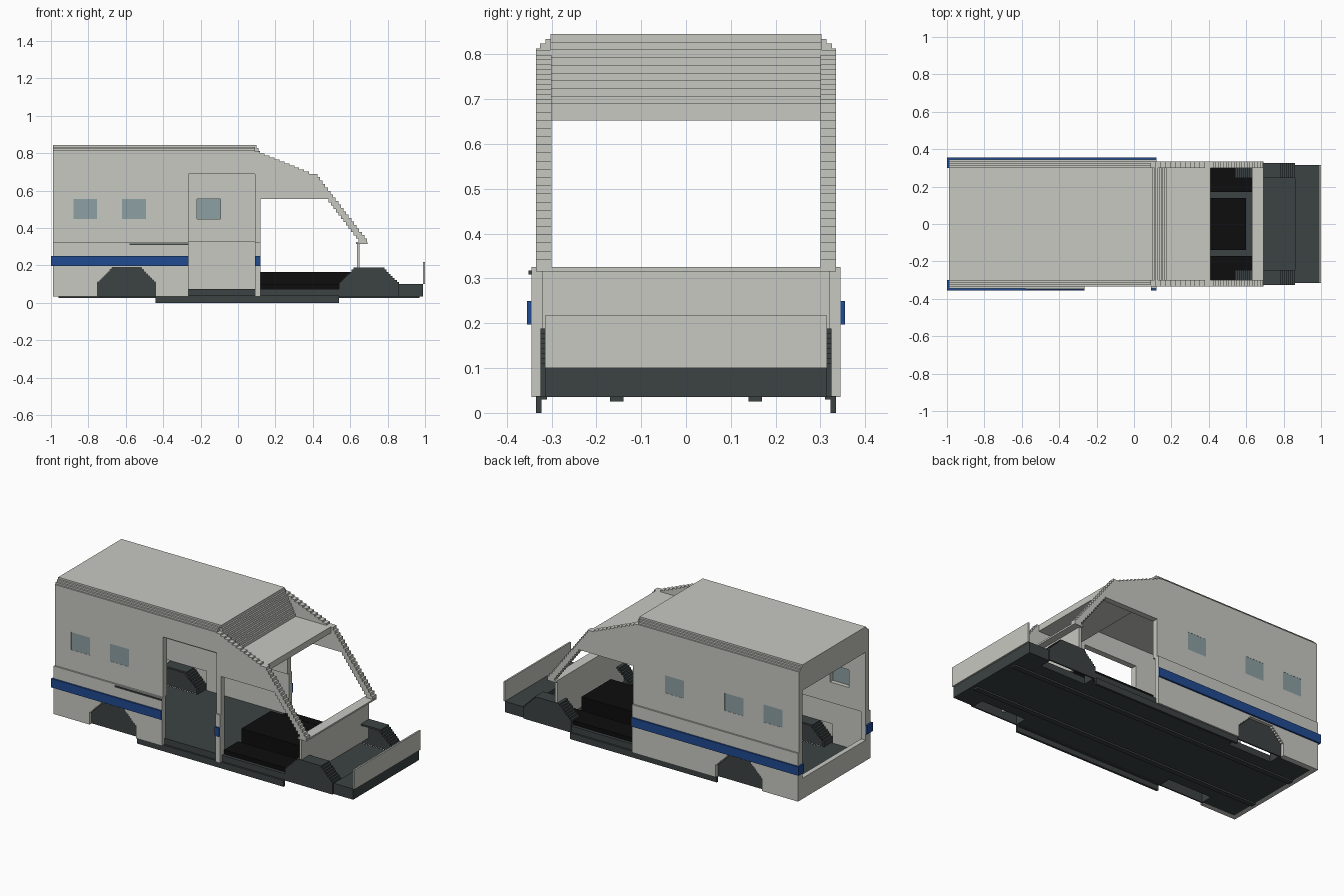
import bpy

cube = bpy.data.objects.get("Cube")
if cube:
    bpy.data.objects.remove(cube, do_unlink=True)


def material(name, r, g, b):
    m = bpy.data.materials.new(name)
    m.use_nodes = True
    m.diffuse_color = (r, g, b, 1)
    bsdf = next(n for n in m.node_tree.nodes if n.type == 'BSDF_PRINCIPLED')
    bsdf.inputs["Base Color"].default_value = (r, g, b, 1)
    bsdf.inputs["Roughness"].default_value = 0.8
    return m


GREY = material("body grey", 0.58, 0.58, 0.54)
DARK = material("charcoal", 0.045, 0.055, 0.055)
BLACK = material("black", 0.004, 0.004, 0.004)
BLUE = material("stripe blue", 0.0144, 0.069, 0.283)
GLASS = material("window glass", 0.27, 0.35, 0.37)


def extrude(name, loops, lo, hi, mat, axis="y"):
    """Extrude a flat outline (later loops are holes) from lo to hi along an axis."""
    curve = bpy.data.curves.new(name, 'CURVE')
    curve.dimensions = '2D'
    curve.fill_mode = 'BOTH'
    curve.extrude = (hi - lo) / 2
    for loop in loops:
        s = curve.splines.new('POLY')
        s.points.add(len(loop) - 1)
        for p, (u, v) in zip(s.points, loop):
            p.co = (u, v, 0, 1)
        s.use_cyclic_u = True
    temp = bpy.data.objects.new(name + "_outline", curve)
    bpy.context.collection.objects.link(temp)
    bpy.context.view_layer.update()
    deps = bpy.context.evaluated_depsgraph_get()
    mesh = bpy.data.meshes.new_from_object(temp.evaluated_get(deps))
    bpy.data.objects.remove(temp, do_unlink=True)
    mid = (lo + hi) / 2
    for v in mesh.vertices:
        a, b, c = v.co
        v.co = (a, mid - c, b) if axis == "y" else (a, b, mid + c)
    mesh.name = name
    mesh.materials.clear()
    mesh.materials.append(mat)
    mesh.polygons.foreach_set("use_smooth", [False] * len(mesh.polygons))
    obj = bpy.data.objects.new(name, mesh)
    bpy.context.collection.objects.link(obj)
    return obj


def rect(x0, x1, z0, z1):
    return [(x0, z0), (x1, z0), (x1, z1), (x0, z1)]


def box(name, x, y, z, mat):
    return extrude(name, [rect(*x, *z)], y[0], y[1], mat)


def side_span(side, inner, outer):
    return sorted((side * inner, side * outer))


def stairs(a, b, n, x_first):
    """Axis-aligned staircase from a to b."""
    pts = [a]
    dx, dz = (b[0] - a[0]) / n, (b[1] - a[1]) / n
    for i in range(n):
        x, z = a[0] + dx * i, a[1] + dz * i
        pts.append((x + dx, z) if x_first else (x, z + dz))
        pts.append((x + dx, z + dz))
    return pts


def arch_outline(x0, x1, inset=0.0):
    lo, hi, slope = 0.035, 0.188 - inset, 0.088
    x0, x1 = x0 + inset, x1 - inset
    return ([(x0, lo)] + stairs((x0, 0.1), (x0 + slope, hi), 8, False)
            + stairs((x1 - slope, hi), (x1, 0.1), 8, True) + [(x1, lo)])


REAR_ARCH = (-0.75, -0.44)
FRONT_ARCH = (0.54, 0.86)
BACK, DOOR0, DOOR1, PILLAR = -0.99, -0.265, 0.09, 0.12
WAIST = 0.325

for side, label in ((1, "left"), (-1, "right")):
    has_door = side == -1

    # Upper side wall with window holes, cab shoulder and windscreen pillar
    outline = [(BACK, WAIST)]
    if has_door:
        outline += [(DOOR0, WAIST), (DOOR0, 0.69), (DOOR1, 0.69), (DOOR1, WAIST)]
    outline += [(PILLAR, WAIST), (PILLAR, 0.555)]
    outline += stairs((0.47, 0.555), (0.645, WAIST), 13, True)
    outline += stairs((0.69, WAIST), (0.41, 0.69), 20, False)
    outline += stairs((0.38, 0.69), (DOOR1, 0.81), 11, False)
    outline += [(BACK, 0.81)]
    windows = [-0.88, -0.62] + ([] if has_door else [-0.22])
    holes = [rect(x, x + 0.127, 0.448, 0.555) for x in windows]
    extrude(label + "_upper_wall", [outline] + holes, *side_span(side, 0.30, 0.335), GREY)
    for i, x in enumerate(windows):
        box(f"{label}_window_{i + 1}", (x, x + 0.127), side_span(side, 0.326, 0.334),
            (0.448, 0.555), GLASS)

    # Lower side wall with wheel cut-out
    end = DOOR0 if has_door else PILLAR
    low = ([(BACK, 0.035)] + arch_outline(*REAR_ARCH)
           + [(end, 0.035), (end, WAIST), (BACK, WAIST)])
    extrude(label + "_lower_wall", [low], *side_span(side, 0.325, 0.345), GREY)
    inner = [(BACK, 0.035), (-0.76, 0.035), (-0.76, 0.19), (-0.43, 0.19),
             (-0.43, 0.035), (end, 0.035), (end, WAIST), (BACK, WAIST)]
    extrude(label + "_lower_lining", [inner], *side_span(side, 0.315, 0.325), GREY)

    # Blue stripe, wrapped round the rear corner
    stripe_y = side_span(side, 0.345, 0.355)
    box(label + "_stripe", (BACK, end), stripe_y, (0.197, 0.25), BLUE)
    box(label + "_rear_stripe", (-1.0, BACK), side_span(side, 0.30, 0.355), (0.197, 0.25), BLUE)
    if has_door:
        box("door_pillar", (DOOR1, PILLAR), side_span(side, 0.30, 0.345), (0.035, WAIST), GREY)
        box("pillar_stripe", (DOOR1, PILLAR), stripe_y, (0.197, 0.25), BLUE)
        box("door_rail", (-0.58, DOOR0), side_span(side, 0.345, 0.351), (0.309, 0.318), DARK)

    # Rear post, side skirt and underside rail
    box(label + "_rear_post", (BACK, -0.96), side_span(side, 0.30, 0.335), (0.035, 0.81), GREY)
    box(label + "_skirt", (-0.44, 0.54), side_span(side, 0.322, 0.335), (0, 0.038), DARK)
    box(label + "_floor_edge", (-0.44, 0.54), side_span(side, 0.31, 0.324), (0.03, 0.075), DARK)
    box(label + "_under_rail", (-0.96, 0.97), side_span(side, 0.14, 0.17), (0.025, 0.036), DARK)

    # Wheel arches: hollow tunnels closed by an outer plate
    for name, span in (("rear", REAR_ARCH), ("front", FRONT_ARCH)):
        tunnel = arch_outline(*span) + arch_outline(*span, inset=0.01)[::-1]
        extrude(f"{label}_{name}_arch", [tunnel], *side_span(side, 0.245, 0.325), DARK)
        extrude(f"{label}_{name}_arch_plate", [arch_outline(*span)],
                *side_span(side, 0.317, 0.325), DARK)

    # Outer cab floor mat
    box(label + "_cab_mat", (PILLAR, 0.54), side_span(side, 0.17, 0.305), (0.07, 0.1), BLACK)
    box(label + "_cab_mat_front", (0.54, 0.63), side_span(side, 0.17, 0.245), (0.07, 0.1), BLACK)

# Floor with notches for the wheel arches
half = [(-0.96, 0.315)]
for a, b in (REAR_ARCH, FRONT_ARCH):
    half += [(a, 0.315), (a, 0.245), (b, 0.245), (b, 0.315)]
half += [(0.99, 0.315)]
extrude("floor", [half + [(x, -y) for x, y in reversed(half)]], 0.035, 0.075, DARK, axis="z")

# Front end and bumper panel
box("front_crossmember", (0.86, 0.99), (-0.315, 0.315), (0.035, 0.1), DARK)
box("bumper_panel", (0.99, 1.0), (-0.315, 0.315), (0.1, 0.217), GREY)

# Raised centre block in the cab
box("cab_centre_block", (PILLAR, 0.6), (-0.14, 0.14), (0.07, 0.165), BLACK)

# Scuttle below the windscreen
box("scuttle_panel", (0.635, 0.65), (-0.32, 0.32), (0.075, 0.32), GREY)
box("scuttle_top", (0.632, 0.692), (-0.335, 0.335), (0.315, WAIST), GREY)

# Stepped roof
for i, w in enumerate((0.335, 0.326, 0.314, 0.302)):
    z = 0.803 + i * 0.0105
    box(f"roof_layer_{i + 1}", (BACK, DOOR1), (-w, w), (z, z + 0.0105), GREY)

# Stepped roof front running down to the flat cab roof
roof = stairs((DOOR1, 0.845), (0.175, 0.69), 9, True)
roof += [(0.41, 0.69), (0.41, 0.652), (0.16, 0.652), (0.08, 0.8), (0.08, 0.845)]
extrude("cab_roof", [roof], -0.302, 0.302, GREY)

# Rear opening header and sill
box("rear_header", (BACK, -0.96), (-0.30, 0.30), (0.69, 0.805), GREY)
box("rear_sill", (BACK, -0.96), (-0.325, 0.325), (0.035, 0.16), GREY)
